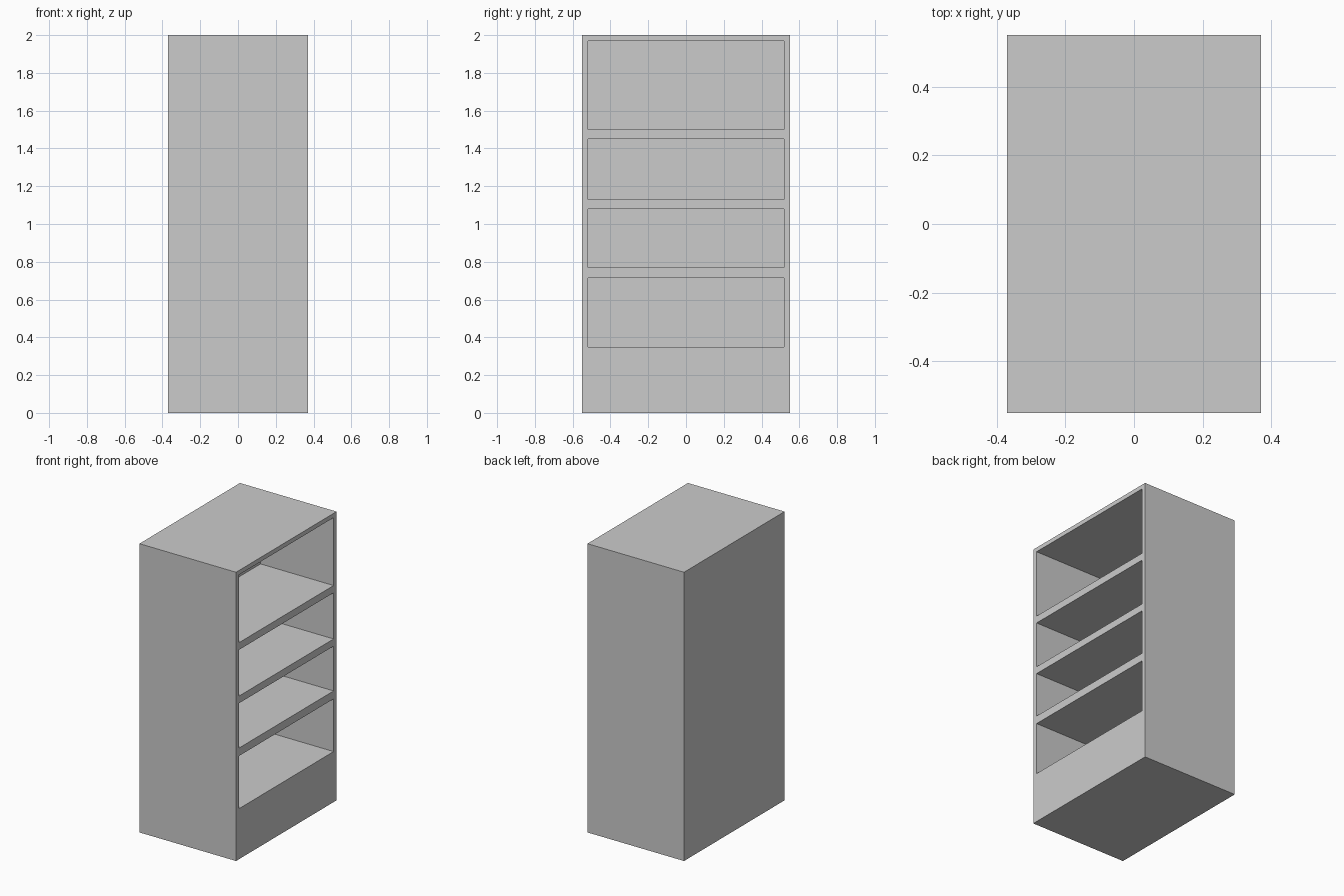
import bpy

if "Cube" in bpy.data.objects:
    bpy.data.objects.remove(bpy.data.objects["Cube"])

X, Y, H = 0.37, 0.55, 2.0      # half width, half length, height
INNER_Y = 0.518                # half length of each opening
BACK_X = -0.19                 # inner face of the back
OPENINGS = [(0.35, 0.715), (0.77, 1.08), (1.13, 1.45), (1.50, 1.97)]


def box(name, lo, hi):
    bpy.ops.mesh.primitive_cube_add(
        size=1, location=[(a + b) / 2 for a, b in zip(lo, hi)])
    ob = bpy.context.object
    ob.name = name
    ob.scale = [b - a for a, b in zip(lo, hi)]
    bpy.ops.object.transform_apply(location=False, rotation=False, scale=True)
    return ob


# solid cabinet body
cabinet = box("cabinet", (-X, -Y, 0), (X, Y, H))

# shelf compartments cut in from the right side
for i, (z0, z1) in enumerate(OPENINGS):
    cutter = box(f"compartment_cutter_{i + 1}",
                 (BACK_X, -INNER_Y, z0), (X + 0.1, INNER_Y, z1))
    cutter.hide_render = True
    cutter.hide_set(True)
    mod = cabinet.modifiers.new(f"compartment_{i + 1}", 'BOOLEAN')
    mod.operation = 'DIFFERENCE'
    mod.solver = 'EXACT'
    mod.object = cutter
